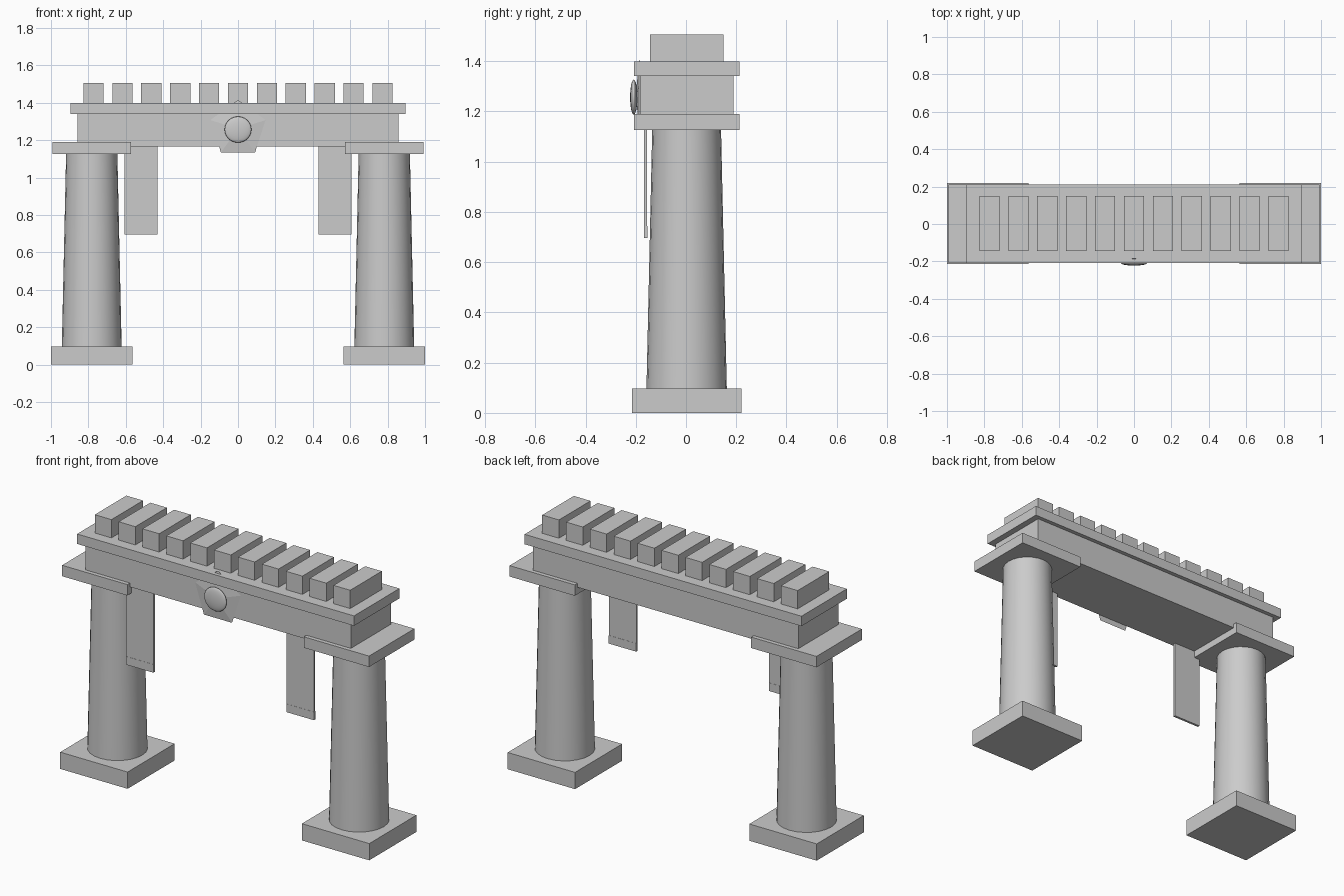
import bpy
import math

if "Cube" in bpy.data.objects:
    bpy.data.objects.remove(bpy.data.objects["Cube"])

CY = 0.0025  # structure sits slightly back, the medallion projects in front


def box(name, x0, x1, y0, y1, z0, z1):
    bpy.ops.mesh.primitive_cube_add(
        size=1, location=((x0 + x1) / 2, (y0 + y1) / 2, (z0 + z1) / 2))
    o = bpy.context.object
    o.name = name
    o.scale = (x1 - x0, y1 - y0, z1 - z0)
    bpy.ops.object.transform_apply(location=False, rotation=False, scale=True)
    return o


def slab(name, cx, hx, hy, z0, z1):
    return box(name, cx - hx, cx + hx, CY - hy, CY + hy, z0, z1)


for s, side in ((-1, "left"), (1, "right")):
    cx = s * 0.782
    # Plinth, tapered column and capital
    slab(side + "_plinth", cx, 0.218, 0.2175, 0, 0.098)
    bpy.ops.mesh.primitive_cone_add(vertices=24, radius1=0.16, radius2=0.137,
                                    depth=1.035, location=(cx, CY, 0.6125))
    bpy.context.object.name = side + "_column"
    bpy.ops.object.shade_smooth_by_angle(angle=math.radians(40))
    slab(side + "_capital", cx, 0.211, 0.21, 1.126, 1.19)
    # Hanging banner with a hem
    bx = s * 0.519
    box(side + "_banner", bx - 0.089, bx + 0.089, -0.167, -0.155, 0.72, 1.18)
    box(side + "_banner_hem", bx - 0.089, bx + 0.089, -0.168, -0.154, 0.697, 0.745)

# Lintel and cornice
slab("lintel", 0, 0.859, 0.186, 1.167, 1.342)
slab("cornice", 0, 0.896, 0.21, 1.341, 1.399)

# Row of roof blocks
for i in range(11):
    slab("roof_block_%d" % (i + 1), (i - 5) * 0.1545, 0.054, 0.146, 1.398, 1.506)

# Five-sided backing plate, a shallow pyramid facing front
bpy.ops.mesh.primitive_cone_add(vertices=5, radius1=0.155, radius2=0, depth=0.016,
                                location=(0, -0.193, 1.26),
                                rotation=(math.pi / 2, 0, 0))
plate = bpy.context.object
plate.name = "medallion_plate"

# Flattened round medallion
bpy.ops.mesh.primitive_uv_sphere_add(segments=24, ring_count=12, radius=1,
                                     location=(0, -0.208, 1.257),
                                     rotation=(math.pi / 2, 0, 0))
m = bpy.context.object
m.name = "medallion"
m.scale = (0.072, 0.070, 0.0145)
bpy.ops.object.shade_smooth()
